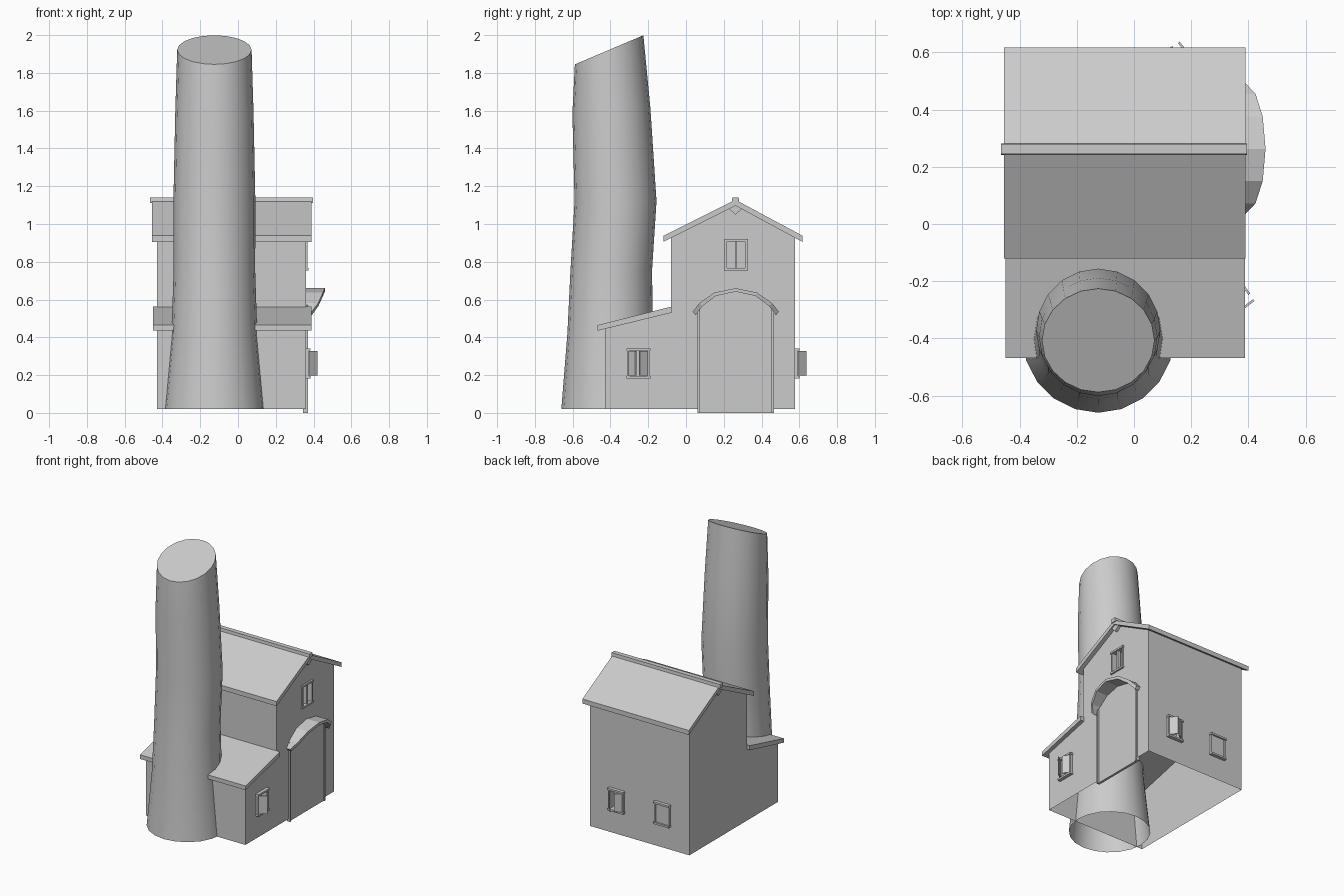
import bpy, bmesh, math
from mathutils import Matrix, Vector

if "Cube" in bpy.data.objects:
    bpy.data.objects.remove(bpy.data.objects["Cube"])


def make(name, verts, faces):
    me = bpy.data.meshes.new(name)
    me.from_pydata([tuple(v) for v in verts], [], faces)
    bm = bmesh.new()
    bm.from_mesh(me)
    bmesh.ops.recalc_face_normals(bm, faces=bm.faces)
    bm.to_mesh(me)
    bm.free()
    ob = bpy.data.objects.new(name, me)
    bpy.context.collection.objects.link(ob)
    return ob


def prism(name, profile, x0, x1):
    """Extrude a (y, z) outline along x."""
    n = len(profile)
    verts = [(x, y, z) for x in (x0, x1) for y, z in profile]
    faces = [tuple(range(n)), tuple(range(n, 2 * n))]
    faces += [(i, (i + 1) % n, (i + 1) % n + n, i + n) for i in range(n)]
    return make(name, verts, faces)


def box(name, x0, x1, y0, y1, z0, z1, m=Matrix()):
    ob = prism(name, [(y0, z0), (y1, z0), (y1, z1), (y0, z1)], x0, x1)
    ob.data.transform(m)
    return ob


def activate(ob):
    bpy.ops.object.select_all(action='DESELECT')
    ob.select_set(True)
    bpy.context.view_layer.objects.active = ob


# House walls: tall gabled part and low lean-to in one outline
RIDGE = 0.262
house = prism("house_walls", [(-0.43, 0.02), (-0.43, 0.445), (-0.08, 0.54), (-0.08, 0.935),
                              (RIDGE, 1.105), (0.576, 0.935), (0.576, 0.02)], -0.43, 0.36)


def window(name, m, z0, z1, style):
    """Local x points out of the wall, local y runs along it."""
    w = 0.06
    deep = 0.012 if style == "attic" else 0.024
    t = 0.013
    if style != "closed":
        # Shallow recess in the wall
        cut = box(name + "_cutter", -0.03, 0.03, -w + t, w - t, z0 + t, z1 - t, m)
        cut.hide_render = True
        mod = house.modifiers.new("recess", 'BOOLEAN')
        mod.operation = 'DIFFERENCE'
        mod.solver = 'EXACT'
        mod.object = cut
        activate(house)
        bpy.ops.object.modifier_apply(modifier=mod.name)
        bpy.data.objects.remove(cut)
    else:
        box(name + "_shutters", -0.005, 0.012, -w + t, w - t, z0 + t, z1 - t, m)
    # Sill, lintel and jambs
    for part, a, b in (("sill", z0, z0 + t), ("lintel", z1 - t, z1)):
        box(name + "_" + part, -0.005, deep, -w - 0.003, w + 0.003, a, b, m)
    for side in (-1, 1):
        a, b = sorted((side * w, side * (w - t)))
        box(f"{name}_jamb_{side}", -0.005, deep * 0.7, a, b, z0 + t, z1 - t, m)
    if style == "attic":
        box(name + "_mullion", -0.02, 0.004, -0.006, 0.006, z0 + t, z1 - t, m)
    if style == "open":
        # Two shutters standing ajar, hinged at the jambs
        for side, angle, length in ((-1, 52, 0.062), (1, 36, 0.056)):
            hinge = Matrix.Translation((0.01, side * 0.052, 0)) @ \
                Matrix.Rotation(side * math.radians(angle), 4, 'Z')
            a, b = sorted((0, -side * length))
            box(f"{name}_shutter_{side}", -0.004, 0.004, a, b,
                z0 + t + 0.002, z1 - t - 0.002, m @ hinge)


def right_wall(y):
    return Matrix.Translation((0.36, y, 0))


def back_wall(x):
    return Matrix.Translation((x, 0.576, 0)) @ Matrix.Rotation(math.pi / 2, 4, 'Z')


window("attic_window", right_wall(0.265), 0.755, 0.92, "attic")
window("lean_to_window", right_wall(-0.252), 0.183, 0.342, "open")
window("back_window_open", back_wall(0.143), 0.183, 0.342, "open")
window("back_window_closed", back_wall(-0.22), 0.183, 0.342, "closed")

# The house is open underneath
bm = bmesh.new()
bm.from_mesh(house.data)
floor = [f for f in bm.faces if all(v.co.z < 0.021 for v in f.verts)]
bmesh.ops.delete(bm, geom=floor, context='FACES')
bm.to_mesh(house.data)
bm.free()

# Main roof, ridge cap and ridge beam
prism("main_roof", [(-0.12, 0.905), (-0.12, 0.938), (RIDGE, 1.128), (0.617, 0.938),
                    (0.617, 0.905), (RIDGE, 1.097)], -0.455, 0.39)
prism("ridge_cap", [(RIDGE - 0.02, 1.112), (RIDGE - 0.017, 1.14), (RIDGE + 0.017, 1.14),
                    (RIDGE + 0.02, 1.112)], -0.465, 0.396)
prism("ridge_beam", [(RIDGE, 1.05), (RIDGE + 0.04, 1.085), (RIDGE, 1.115),
                     (RIDGE - 0.04, 1.085)], -0.445, 0.38)

# Lean-to roof
prism("lean_to_roof", [(-0.468, 0.435), (-0.468, 0.465), (-0.078, 0.562), (-0.078, 0.53)],
      -0.45, 0.388)

# Door panel and posts
box("door_panel", 0.345, 0.362, 0.075, 0.455, 0.0, 0.56)
for i, y in enumerate((0.06, 0.452)):
    box(f"door_post_{i}", 0.345, 0.37, y, y + 0.014, 0.0, 0.57)

# Arched canopy, deepest in the middle
arch = [(0.035, 0.535, 0.39), (0.072, 0.582, 0.425), (0.15, 0.637, 0.45), (0.263, 0.66, 0.46),
        (0.376, 0.637, 0.45), (0.455, 0.582, 0.425), (0.492, 0.535, 0.39)]
verts = []
for y, z, d in arch:
    inner_y = 0.263 + (y - 0.263) * 0.93
    verts += [(0.355, y, z), (d, y, z), (d, inner_y, z - 0.018), (0.355, inner_y, z - 0.018)]
n = len(arch)
faces = [(0, 1, 2, 3), tuple(range(4 * n - 4, 4 * n))]
faces += [(4 * i + k, 4 * i + (k + 1) % 4, 4 * i + 4 + (k + 1) % 4, 4 * i + 4 + k)
          for i in range(n - 1) for k in range(4)]
make("door_canopy", verts, faces)

# Leaning chimney: rings of (z, centre y, radius, tilt), open below, slanted cap
SIDES = 20
rings = [(0.02, -0.395, 0.265, 0), (0.42, -0.401, 0.227, 0), (0.75, -0.396, 0.216, 0),
         (1.12, -0.373, 0.217, 0), (1.6, -0.395, 0.207, 4), (1.922, -0.407, 0.197, 23)]
verts = []
for z, cy, r, tilt in rings:
    m = Matrix.Translation((-0.125, cy, z)) @ Matrix.Rotation(math.radians(tilt), 4, 'X')
    verts += [m @ Vector((r * math.cos(a), r * math.sin(a), 0))
              for a in (2 * math.pi * k / SIDES for k in range(SIDES))]
faces = [(i * SIDES + k, i * SIDES + (k + 1) % SIDES,
          (i + 1) * SIDES + (k + 1) % SIDES, (i + 1) * SIDES + k)
         for i in range(len(rings) - 1) for k in range(SIDES)]
faces.append(tuple(range((len(rings) - 1) * SIDES, len(rings) * SIDES)))
chimney = make("chimney", verts, faces)
activate(chimney)
bpy.ops.object.shade_smooth_by_angle(angle=math.radians(35))
